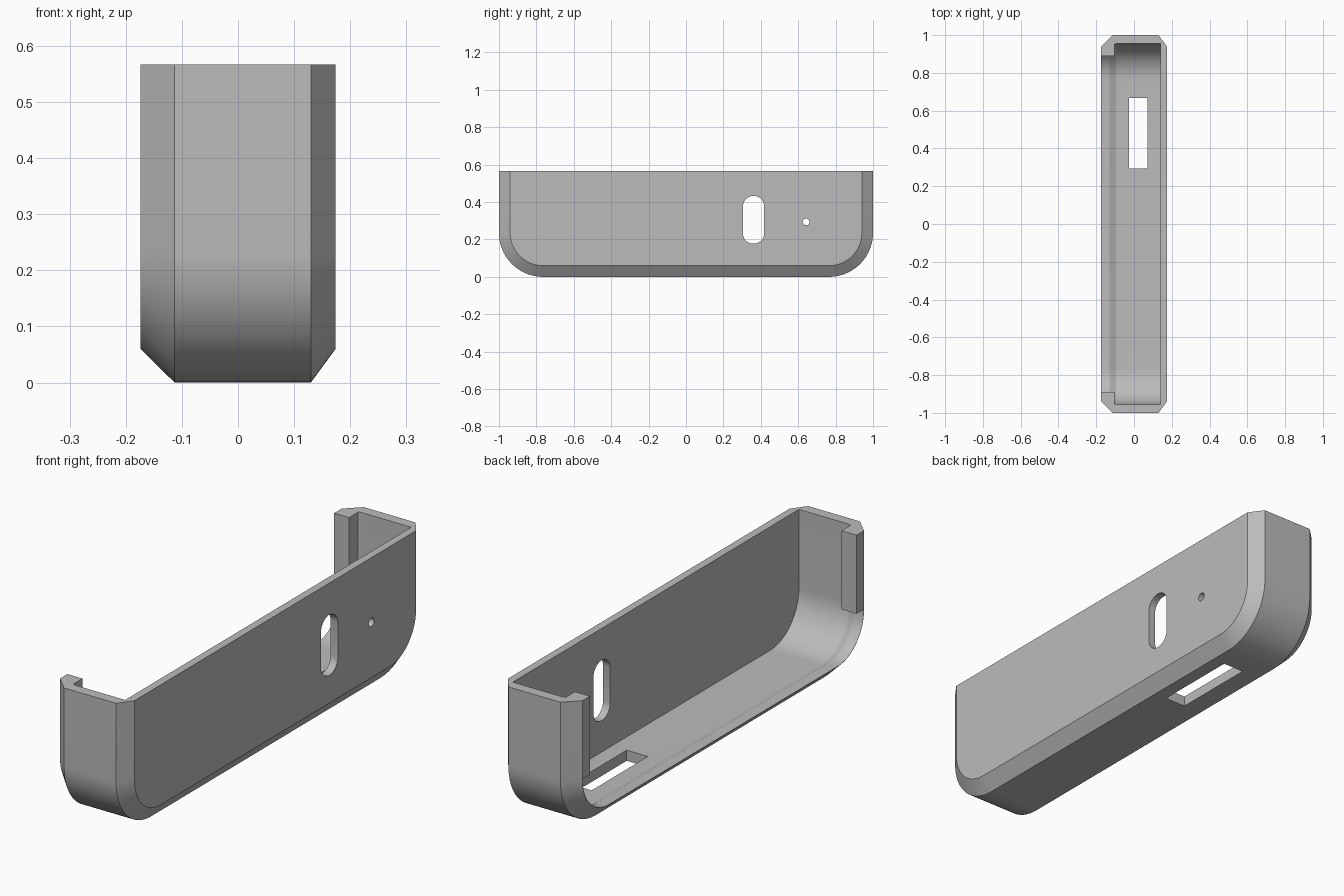
import bpy, bmesh, math

if "Cube" in bpy.data.objects:
    bpy.data.objects.remove(bpy.data.objects["Cube"])

HALF_X, TOP, RADIUS = 0.174, 0.567, 0.235
CHAMFER, WALL = 0.06, 0.045
ARC = 20

grey = bpy.data.materials.new("plain grey")
grey.use_nodes = True
colour = (0.5, 0.5, 0.5, 1)
grey.diffuse_color = colour
grey.node_tree.nodes["Principled BSDF"].inputs["Base Color"].default_value = colour


def loft(name, sections):
    """Solid through matching rings of 3D points, capped at both ends."""
    bm = bmesh.new()
    rings = [[bm.verts.new(p) for p in ring] for ring in sections]
    n = len(rings[0])
    for a, b in zip(rings, rings[1:]):
        for i in range(n):
            j = (i + 1) % n
            bm.faces.new((a[i], a[j], b[j], b[i]))
    bm.faces.new(rings[0])
    bm.faces.new(rings[-1])
    bmesh.ops.recalc_face_normals(bm, faces=bm.faces)
    mesh = bpy.data.meshes.new(name)
    bm.to_mesh(mesh)
    bm.free()
    obj = bpy.data.objects.new(name, mesh)
    bpy.context.collection.objects.link(obj)
    mesh.materials.append(grey)
    return obj


def tray_ring(x, inset, top):
    """Side outline with two rounded lower corners, moved in by inset."""
    r = RADIUS - inset
    cy = 1 - RADIUS
    right = []
    for i in range(ARC + 1):
        a = math.pi / 2 * i / ARC
        right.append((cy + r * math.sin(a), RADIUS - r * math.cos(a)))
    right.append((1 - inset, top))
    left = [(-y, z) for y, z in reversed(right)]
    return [(x, y, z) for y, z in left + right]


def box(name, x0, x1, y0, y1, z0, z1):
    ring = [(y0, z0), (y1, z0), (y1, z1), (y0, z1)]
    return loft(name, [[(x, y, z) for y, z in ring] for x in (x0, x1)])


def pill(name, y, z, r, straight, x0, x1):
    """Bar along x with a round-ended upright cross-section."""
    ring = []
    for i in range(32):
        a = 2 * math.pi * (i + 0.5) / 32
        lift = math.copysign(straight, math.sin(a))
        ring.append((y + r * math.cos(a), z + r * math.sin(a) + lift))
    return loft(name, [[(x, *p) for p in ring] for x in (x0, x1)])


def cut(target, cutter):
    mod = target.modifiers.new("cut", "BOOLEAN")
    mod.operation = "DIFFERENCE"
    mod.solver = "EXACT"
    mod.object = cutter
    bpy.context.view_layer.objects.active = target
    bpy.ops.object.modifier_apply(modifier=mod.name)
    bpy.data.objects.remove(cutter)


# Chamfered outer body
body = loft("tray_body", [tray_ring(x, inset, TOP) for x, inset in (
    (-HALF_X, CHAMFER), (-0.113, 0), (0.13, 0), (HALF_X, CHAMFER))])

# Hollow, open at the top and on one long side, with a sloped lip
lip = CHAMFER + 0.001
hollow = loft("hollow_cutter", [tray_ring(x, inset, TOP + 0.2) for x, inset in (
    (-0.3, lip), (-0.13, lip), (-0.095, WALL), (0.141, WALL))])

# Retaining tabs are left standing at both ends of the open side
for side in (-1, 1):
    y0, y1 = sorted((side * 0.89, side * 1.2))
    cut(hollow, box("tab_block", -0.5, -0.104, y0, y1, RADIUS, 1))
cut(body, hollow)

# Slot in the floor, long hole and pin hole in the closed side
cut(body, box("slot_cutter", -0.027, 0.072, 0.293, 0.668, -0.1, 0.1))
cut(body, pill("long_hole_cutter", 0.361, 0.305, 0.057, 0.071, 0.1, 0.3))
cut(body, pill("pin_hole_cutter", 0.642, 0.294, 0.018, 0, 0.1, 0.3))

# Smooth curves, sharp creases
bpy.ops.object.select_all(action="DESELECT")
body.select_set(True)
bpy.context.view_layer.objects.active = body
bpy.ops.object.shade_smooth_by_angle(angle=math.radians(20))
